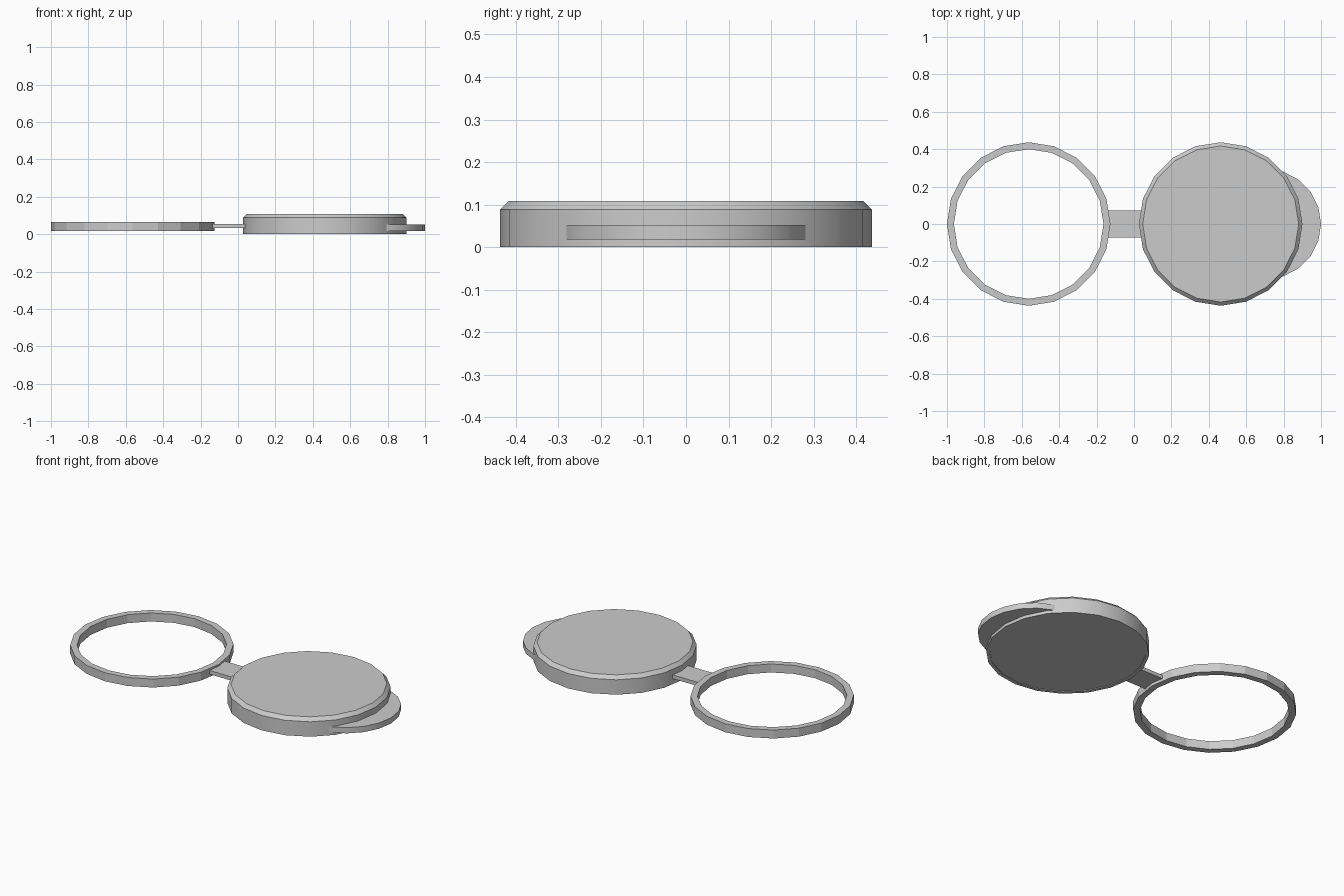
import bpy, bmesh, math

if "Cube" in bpy.data.objects:
    bpy.data.objects.remove(bpy.data.objects["Cube"])

SIDES = 20


def finish(name, bm, smooth):
    bmesh.ops.recalc_face_normals(bm, faces=bm.faces)
    mesh = bpy.data.meshes.new(name)
    bm.to_mesh(mesh)
    bm.free()
    obj = bpy.data.objects.new(name, mesh)
    bpy.context.collection.objects.link(obj)
    if smooth:
        bpy.ops.object.select_all(action='DESELECT')
        obj.select_set(True)
        bpy.context.view_layer.objects.active = obj
        bpy.ops.object.shade_smooth_by_angle(angle=math.radians(25))
    return obj


def lathe(name, cx, profile, closed=False, smooth=False):
    """Turn an (r, z) profile around a vertical axis at x = cx."""
    bm = bmesh.new()
    rings = []
    for r, z in profile:
        angles = [2 * math.pi * i / SIDES for i in range(SIDES)]
        rings.append([bm.verts.new((cx + r * math.cos(a), r * math.sin(a), z))
                      for a in angles])
    pairs = list(zip(rings, rings[1:]))
    if closed:
        pairs.append((rings[-1], rings[0]))
    else:
        bm.faces.new(rings[0])
        bm.faces.new(rings[-1])
    for low, high in pairs:
        for i in range(SIDES):
            j = (i + 1) % SIDES
            bm.faces.new((low[i], low[j], high[j], high[i]))
    return finish(name, bm, smooth)


# Retaining ring that grips the bottle neck
lathe("neck_ring", -0.563,
      [(0.40, 0.016), (0.437, 0.016), (0.437, 0.066), (0.40, 0.066)],
      closed=True)

# Cap with chamfered top edge and a very shallow inset underside
lathe("cap", 0.4635,
      [(0.417, 0.004), (0.417, 0.0), (0.437, 0.0), (0.437, 0.088), (0.417, 0.108)],
      smooth=True)

# Thumb tab: a smaller disc poking out of the cap wall
lathe("thumb_tab", 0.705, [(0.295, 0.018), (0.295, 0.052)], smooth=True)

# Flexible strap joining ring and cap
bm = bmesh.new()
bmesh.ops.create_cube(bm, size=1)
bmesh.ops.scale(bm, verts=bm.verts, vec=(0.20, 0.144, 0.022))
bmesh.ops.translate(bm, verts=bm.verts, vec=(-0.05, 0, 0.044))
finish("hinge_strap", bm, False)
